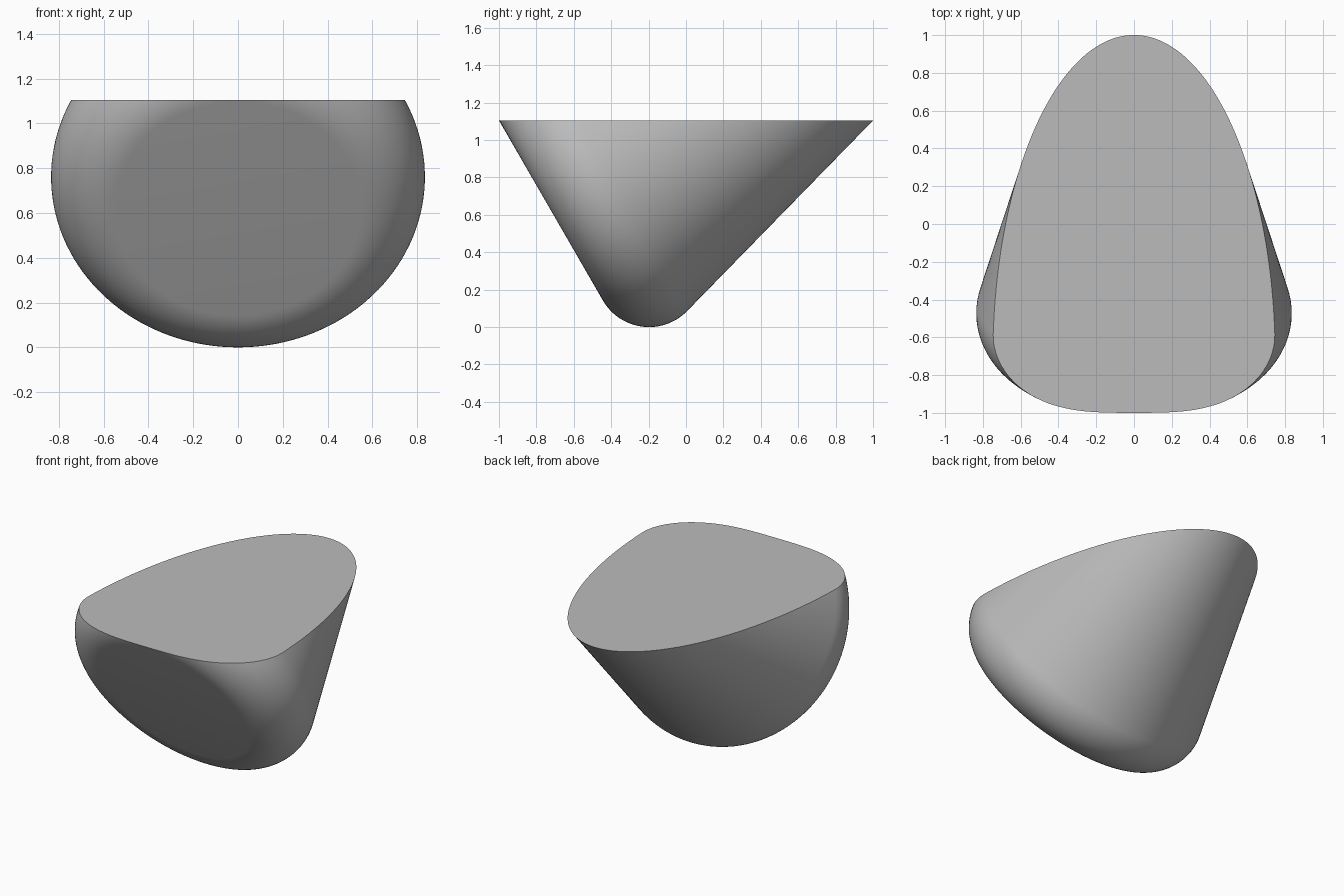
import bpy, bmesh
from math import sin, cos, tan, radians
from mathutils import Matrix, Vector

cube = bpy.data.objects.get("Cube")
if cube:
    bpy.data.objects.remove(cube, do_unlink=True)

TOP = 1.105            # height of the flat cut
FLAT_R = 0.55          # radius of the flat base disc
FILLET = 0.285         # rounding between disc and cone
TAPER = radians(15.7)  # half angle of the cone
TILT = radians(60)
SEGMENTS, STEPS = 144, 24

# Profile: flat disc, rounded rim, straight cone to its tip
points = [(0, 0)]
for i in range(STEPS + 1):
    a = radians(-90) + (radians(90) + TAPER) * i / STEPS
    points.append((FLAT_R + FILLET * cos(a), FILLET + FILLET * sin(a)))
r, h = points[-1]
points.append((0, h + r / tan(TAPER)))

# Revolve the profile
bm = bmesh.new()
verts = [bm.verts.new((x, 0, z)) for x, z in points]
edges = [bm.edges.new(pair) for pair in zip(verts, verts[1:])]
bmesh.ops.spin(bm, geom=verts + edges, cent=(0, 0, 0), axis=(0, 0, 1),
               angle=radians(360), steps=SEGMENTS)
bmesh.ops.remove_doubles(bm, verts=bm.verts, dist=1e-5)

# Lean the cone back and slice it level
place = Matrix.Translation((0, -0.7195, 0.619)) @ Matrix.Rotation(-TILT, 4, "X")
bmesh.ops.transform(bm, matrix=place, verts=bm.verts)
cut = bmesh.ops.bisect_plane(bm, geom=bm.verts[:] + bm.edges[:] + bm.faces[:],
                             plane_co=(0, 0, TOP), plane_no=(0, 0, 1),
                             clear_outer=True)
rim = [e for e in cut["geom_cut"] if isinstance(e, bmesh.types.BMEdge)]
bmesh.ops.contextual_create(bm, geom=rim)
bmesh.ops.recalc_face_normals(bm, faces=bm.faces)

# Stand exactly on the ground
low = min(v.co.z for v in bm.verts)
bmesh.ops.translate(bm, vec=Vector((0, 0, -low)), verts=bm.verts)

mesh = bpy.data.meshes.new("cut_cone")
bm.to_mesh(mesh)
bm.free()
body = bpy.data.objects.new("cut_cone", mesh)
bpy.context.collection.objects.link(body)

# Plain grey material
grey = bpy.data.materials.new("plain grey")
grey.use_nodes = True
colour = (0.5, 0.5, 0.5, 1)
grey.diffuse_color = colour
grey.node_tree.nodes["Principled BSDF"].inputs["Base Color"].default_value = colour
mesh.materials.append(grey)

bpy.context.view_layer.objects.active = body
body.select_set(True)
bpy.ops.object.shade_smooth_by_angle(angle=radians(30))
